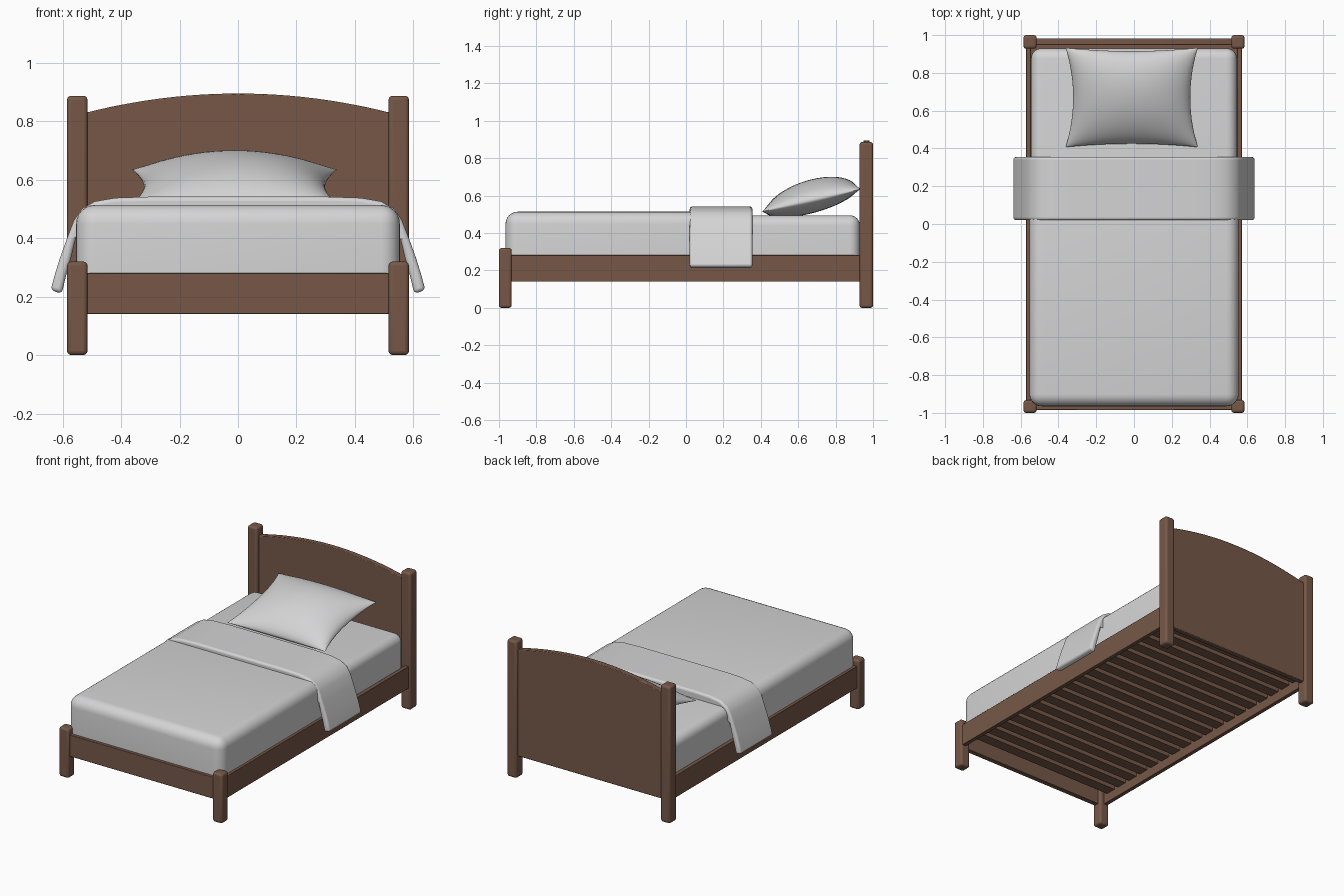
import bpy, bmesh, math

if "Cube" in bpy.data.objects:
    bpy.data.objects.remove(bpy.data.objects["Cube"])


def material(name, rgb):
    m = bpy.data.materials.new(name)
    m.diffuse_color = (*rgb, 1)
    m.use_nodes = True
    m.node_tree.nodes["Principled BSDF"].inputs["Base Color"].default_value = m.diffuse_color
    return m


WOOD = material("brown wood", (0.18, 0.097, 0.064))
LINEN = material("pale grey linen", (0.66, 0.66, 0.67))


def finish(name, bm, mat, bevel=0.0, segments=2, angle=35):
    bmesh.ops.recalc_face_normals(bm, faces=bm.faces[:])
    me = bpy.data.meshes.new(name)
    bm.to_mesh(me)
    bm.free()
    me.materials.append(mat)
    ob = bpy.data.objects.new(name, me)
    bpy.context.collection.objects.link(ob)
    if bevel:
        mod = ob.modifiers.new("soft edges", "BEVEL")
        mod.width, mod.segments = bevel, segments
        mod.limit_method, mod.angle_limit = "ANGLE", math.radians(40)
    bpy.ops.object.select_all(action="DESELECT")
    bpy.context.view_layer.objects.active = ob
    ob.select_set(True)
    bpy.ops.object.shade_smooth_by_angle(angle=math.radians(angle))
    return ob


def box_mesh(x, y, z):
    bm = bmesh.new()
    bmesh.ops.create_cube(bm, size=1)
    for v in bm.verts:
        v.co = [(r[0] + r[1]) / 2 + c * (r[1] - r[0]) for c, r in zip(v.co, (x, y, z))]
    return bm


def box(name, x, y, z, mat, bevel=0.0, segments=2):
    return finish(name, box_mesh(x, y, z), mat, bevel, segments)


def padded_box(name, x, y, z, radius):
    """Box rounded everywhere except round its bottom."""
    bm = box_mesh(x, y, z)
    edges = [e for e in bm.edges if max(v.co.z for v in e.verts) > z[0] + 0.01]
    bmesh.ops.bevel(bm, geom=edges, offset=radius, segments=6, profile=0.5, affect="EDGES")
    return finish(name, bm, LINEN, angle=50)


def extrude_xz(name, points, y0, y1, mat, bevel, segments=2, angle=35):
    bm = bmesh.new()
    f = bm.faces.new([bm.verts.new((px, y0, pz)) for px, pz in points])
    ret = bmesh.ops.extrude_face_region(bm, geom=[f])
    for v in ret["geom"]:
        if isinstance(v, bmesh.types.BMVert):
            v.co.y = y1
    return finish(name, bm, mat, bevel, segments, angle)


# Posts and side rails, both sides
for s, side in ((-1, "left"), (1, "right")):
    px = sorted((s * 0.515, s * 0.585))
    box(side + "_head_post", px, (0.928, 1.0), (0, 0.887), WOOD, 0.014, 3)
    box(side + "_foot_post", px, (-1.0, -0.932), (0, 0.32), WOOD, 0.014, 3)
    box(side + "_side_rail", sorted((s * 0.546, s * 0.572)), (-0.95, 0.95), (0.14, 0.282), WOOD, 0.003)

box("foot_rail", (-0.53, 0.53), (-0.985, -0.953), (0.14, 0.28), WOOD, 0.003)

# Headboard with an arched top
arch = [(0.53 * i / 12, 0.895 - 0.068 * (i / 12) ** 2) for i in range(-12, 13)]
extrude_xz("headboard", [(0.53, 0.14), (-0.53, 0.14)] + arch, 0.948, 0.982, WOOD, 0.004)

# Slats and the board under the mattress
for i in range(18):
    y = -0.87 + i * 1.75 / 17
    box(f"slat_{i + 1}", (-0.547, 0.547), (y - 0.035, y + 0.035), (0.2, 0.225), WOOD)
box("mattress_support", (-0.547, 0.547), (-0.953, 0.948), (0.238, 0.246), WOOD)

# Mattress and the cover tucked over its lower part
padded_box("mattress", (-0.545, 0.545), (-0.93, 0.93), (0.25, 0.495), 0.055)
padded_box("cover", (-0.554, 0.554), (-0.965, 0.25), (0.277, 0.514), 0.065)

# Folded blanket hanging over both sides
outer = [(0.3, 0.542), (0.42, 0.538), (0.49, 0.526), (0.535, 0.5), (0.562, 0.46),
         (0.585, 0.4), (0.61, 0.33), (0.627, 0.275), (0.641, 0.222)]
inner = [(0.603, 0.21), (0.59, 0.265), (0.572, 0.33), (0.555, 0.4), (0.537, 0.45),
         (0.51, 0.485), (0.46, 0.503)]
half = outer + inner
extrude_xz("folded_blanket", half + [(-x, z) for x, z in reversed(half)],
           0.02, 0.355, LINEN, 0.014, 4, 60)

# Pillow: two bulging sheets with pinched sides, tilted up at the head end
N = 28
bm = bmesh.new()
grids = []
for bulge in (0.112, -0.07):
    g = []
    for i in range(N + 1):
        u = math.sin(math.pi * (i / N - 0.5))
        row = []
        for j in range(N + 1):
            v = math.sin(math.pi * (j / N - 0.5))
            x = -0.012 + u * (0.35 - 0.04 * (1 - v * v))
            y = 0.67 + v * (0.263 - 0.018 * (1 - u * u))
            h = (max(0, 1 - u * u) * max(0, 1 - v * v)) ** 0.55
            row.append(bm.verts.new((x, y, 0.575 + 0.06 * v + bulge * h)))
        g.append(row)
    for i in range(N):
        for j in range(N):
            bm.faces.new((g[i][j], g[i + 1][j], g[i + 1][j + 1], g[i][j + 1]))
bmesh.ops.remove_doubles(bm, verts=bm.verts[:], dist=0.0004)
finish("pillow", bm, LINEN, angle=60)
